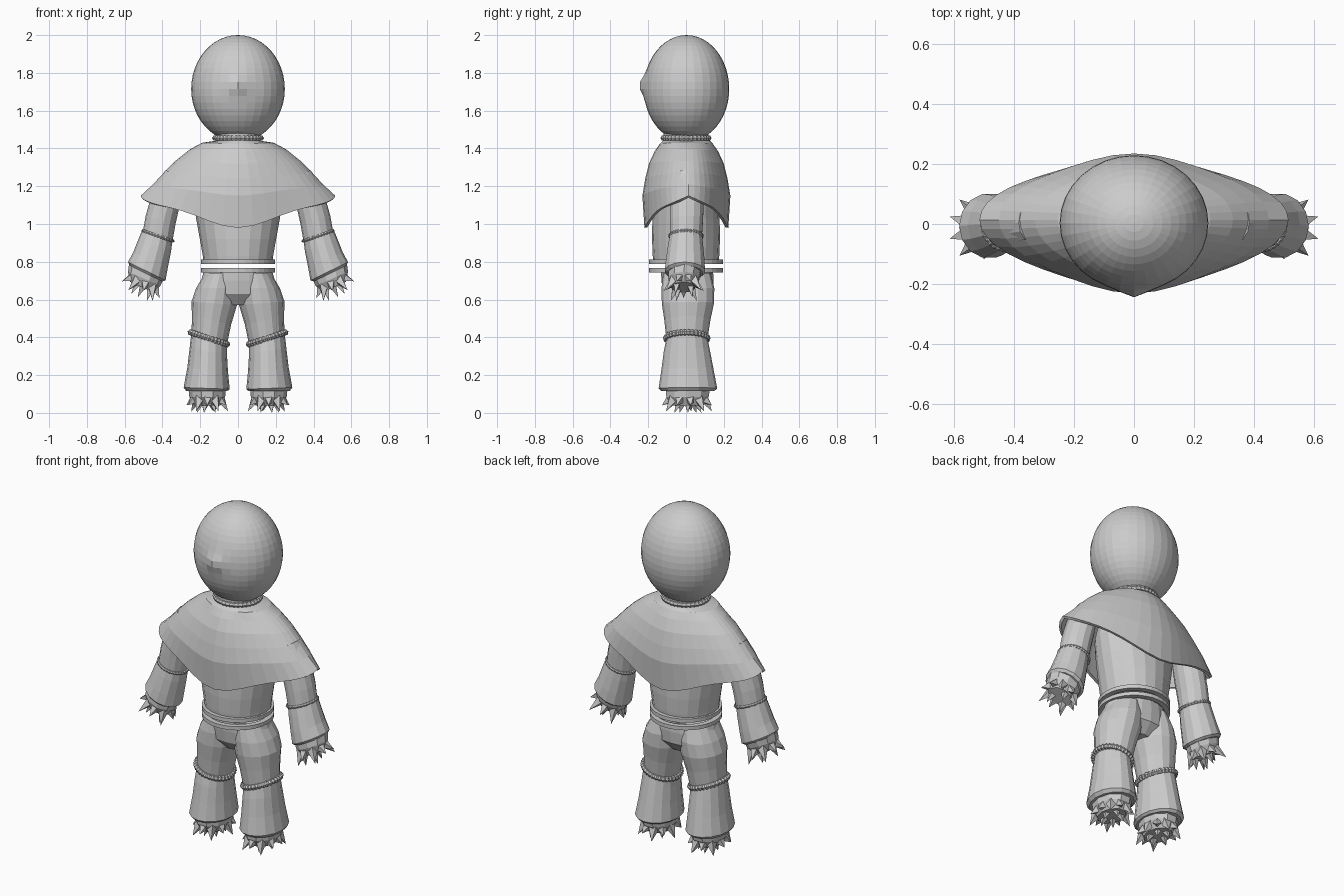
import bpy, bmesh, math
from mathutils import Vector

if "Cube" in bpy.data.objects:
    bpy.data.objects.remove(bpy.data.objects["Cube"])

grey = bpy.data.materials.new("plain grey")
grey.diffuse_color = (0.6, 0.6, 0.6, 1)
grey.use_nodes = True
grey.node_tree.nodes["Principled BSDF"].inputs["Base Color"].default_value = grey.diffuse_color
TAU = math.tau


def finish(name, bm, mirror=False):
    bmesh.ops.recalc_face_normals(bm, faces=bm.faces)
    me = bpy.data.meshes.new(name)
    bm.to_mesh(me)
    bm.free()
    me.materials.append(grey)
    ob = bpy.data.objects.new(name, me)
    bpy.context.collection.objects.link(ob)
    if mirror:
        ob.modifiers.new("mirror", 'MIRROR').use_mirror_merge = False
    return ob


def place(c, u, v, w, tilt):
    # local offset turned about y so that the outer side rises
    s, k = math.sin(tilt), math.cos(tilt)
    return Vector((c[0] + u * k - w * s, c[1] + v, c[2] + u * s + w * k))


def skin(bm, rows, wrap=False):
    # join rows of points into a tube
    vs = [[bm.verts.new(p) for p in r] for r in rows]
    n, m = len(vs[0]), len(vs)
    for j in range(m if wrap else m - 1):
        a, b = vs[j], vs[(j + 1) % m]
        for i in range(n):
            bm.faces.new((a[i], a[(i + 1) % n], b[(i + 1) % n], b[i]))
    return vs


def loft(name, sections, n=16, mirror=False):
    # sections: (cx, cy, cz, rx, ry, tilt in degrees)
    bm = bmesh.new()
    rows = [[place((x, y, z), rx * math.cos(TAU * i / n), ry * math.sin(TAU * i / n),
                   0, math.radians(t)) for i in range(n)]
            for x, y, z, rx, ry, t in sections]
    vs = skin(bm, rows)
    bm.faces.new(vs[0])
    bm.faces.new(vs[-1])
    return finish(name, bm, mirror)


def beaded_ring(name, c, rx, ry, tilt, r, beads, mirror=False):
    bm = bmesh.new()
    rows = []
    for i in range(beads * 2):
        a = TAU * i / (beads * 2)
        q = r if i % 2 else r * 0.72
        rows.append([place(c, (rx + q * math.cos(b)) * math.cos(a),
                           (ry + q * math.cos(b)) * math.sin(a),
                           q * math.sin(b), math.radians(tilt))
                     for b in (TAU * j / 6 for j in range(6))])
    skin(bm, rows, wrap=True)
    return finish(name, bm, mirror)


def claws(name, items):
    # items: (base, tip, radius), each a four sided spike
    bm = bmesh.new()
    for base, tip, r in items:
        b, t = Vector(base), Vector(tip)
        d = (t - b).normalized()
        e = d.orthogonal().normalized()
        f = d.cross(e)
        ring = [bm.verts.new(b + r * (e * math.cos(TAU * i / 4) + f * math.sin(TAU * i / 4)))
                for i in range(4)]
        top = bm.verts.new(t)
        bm.faces.new(ring)
        for i in range(4):
            bm.faces.new((ring[i], ring[(i + 1) % 4], top))
    return finish(name, bm, True)


# head: egg with a slight nose bump
bm = bmesh.new()
bmesh.ops.create_uvsphere(bm, u_segments=32, v_segments=24, radius=1)
for v in bm.verts:
    x, y, z = v.co
    v.co = (x * 0.248, y * 0.226 + 0.003, 1.715 + z * (0.285 if z > 0 else 0.28))
    if y < 0:
        v.co.y -= 0.026 * math.exp(-(v.co.x / 0.045) ** 2 - ((v.co.z - 1.735) / 0.045) ** 2)
finish("head", bm)

# neck and its beaded ring
loft("neck", [(0, 0, 1.38, .12, .12, 0), (0, 0, 1.5, .12, .12, 0)])
beaded_ring("neck_ring", (0, 0, 1.455), .122, .12, 0, .016, 36)

# cape: rows from the collar down, (x half width, y half depth, side z, front z)
bm = bmesh.new()
cape = [(.12, .12, 1.44, 1.445), (.19, .14, 1.43, 1.425), (.255, .168, 1.395, 1.385),
        (.33, .198, 1.335, 1.32), (.39, .218, 1.275, 1.24), (.45, .233, 1.21, 1.15),
        (.515, .222, 1.15, .98)]
rows = []
for k, (X, Y, zs, zf) in enumerate(cape):
    row = []
    for i in range(40):
        a = TAU * i / 40
        c, s = math.cos(a), math.sin(a)
        m = abs(s)
        drop = 0.5 * m + 0.5 * m ** 10          # pointed front and back hem
        point = 0.85 + 0.15 * m ** 8            # ridge along the centre
        if k < 2:
            point = 1
        row.append((X * c, Y * s * point + 0.012 * (k > 1) * (1 - m * m) + 0.002,
                    zs + (zf - zs) * drop))
    rows.append(row)
skin(bm, rows)
cape_ob = finish("cape", bm)
solid = cape_ob.modifiers.new("thickness", 'SOLIDIFY')
solid.thickness = 0.015

# torso
loft("torso", [(0, 0, .795, .183, .172, 0), (0, 0, .83, .186, .176, 0),
               (0, 0, .92, .202, .18, 0), (0, 0, 1.03, .222, .178, 0),
               (0, 0, 1.15, .24, .17, 0), (0, 0, 1.3, .2, .15, 0),
               (0, 0, 1.42, .11, .1, 0)], 20)

# two flat belt hoops
for name, z in (("belt_upper", .789), ("belt_lower", .744)):
    bm = bmesh.new()
    prof = [(.195, z), (.195, z + .022), (.165, z + .022), (.165, z)]
    skin(bm, [[(r * math.cos(TAU * i / 32), r * math.sin(TAU * i / 32), h) for r, h in prof]
              for i in range(32)], wrap=True)
    finish(name, bm)

# hips and trouser legs
loft("hips", [(0, .005, .762, .178, .138, 0), (0, .008, .70, .195, .138, 0),
              (0, .01, .63, .2, .13, 0), (0, .01, .57, .1, .08, 0)], 20)
loft("upper_leg", [(.095, .005, .74, .08, .125, 0), (.112, .01, .66, .11, .14, 0),
                   (.126, .01, .58, .121, .138, 4), (.14, .007, .49, .106, .122, 12),
                   (.153, .005, .385, .098, .108, 18)], 16, True)
loft("lower_leg", [(.153, .005, .4, .098, .108, 18), (.157, .005, .33, .1, .122, 10),
                   (.161, .008, .23, .108, .138, 4), (.166, .01, .13, .122, .155, 2),
                   (.165, .01, .115, .108, .14, 0)], 16, True)
beaded_ring("knee_ring", (.154, .004, .395), .101, .109, 18, .018, 34, True)

# feet with a crown of claws
loft("foot", [(.163, .01, .135, .1, .125, 0), (.163, .008, .085, .095, .118, 0),
              (.163, .008, .04, .07, .09, 0)], 10, True)
spikes = []
for i in range(11):
    a = TAU * (i + .25) / 11
    c, s = math.cos(a), math.sin(a)
    low = .008 if i % 2 else .04
    spikes.append(((.163 + .07 * c, .008 + .09 * s, .075),
                   (.163 + .112 * c, .008 + .135 * s, low), .032))
for i in range(5):
    a = TAU * i / 5
    c, s = math.cos(a), math.sin(a)
    spikes.append(((.163 + .035 * c, .01 + .05 * s, .055),
                   (.163 + .055 * c, .01 + .075 * s, 0), .026))
claws("foot_claws", spikes)

# arms: upper sleeve, flared lower sleeve and beaded ring
loft("upper_arm", [(.33, .005, 1.26, .06, .07, 25), (.365, .005, 1.19, .074, .085, 15),
                   (.39, .004, 1.1, .08, .092, 15), (.41, .002, 1.02, .082, .09, 17),
                   (.426, 0, .93, .083, .086, 19)], 14, True)
loft("lower_arm", [(.426, 0, .945, .084, .086, 19), (.44, -.002, .89, .092, .094, 21),
                   (.463, -.004, .81, .1, .104, 24), (.483, -.006, .75, .111, .109, 26),
                   (.487, -.006, .738, .096, .096, 26)], 14, True)
beaded_ring("arm_ring", (.424, 0, .937), .083, .085, 19, .010, 34, True)

# hands with claws
tilt = 24
loft("hand", [(.484, -.006, .755, .1, .09, tilt), (.497, -.012, .71, .094, .085, tilt),
              (.507, -.015, .665, .07, .062, tilt)], 10, True)
spikes = []
for i in range(9):
    a = TAU * (i + .5) / 9
    c, s = math.cos(a), math.sin(a)
    r = math.radians(tilt)
    drop = -.075 if i % 2 else -.045
    spikes.append((place((.5, -.012, .695), .065 * c, .058 * s, 0, r),
                   place((.5, -.012, .695), .112 * c, .108 * s, drop, r), .03))
for u, v in ((-.04, -.03), (.03, -.035), (.0, .035)):
    spikes.append((place((.5, -.012, .68), u, v, 0, r),
                   place((.5, -.012, .68), u * 1.3, v * 1.3, -.075, r), .026))
claws("hand_claws", spikes)
